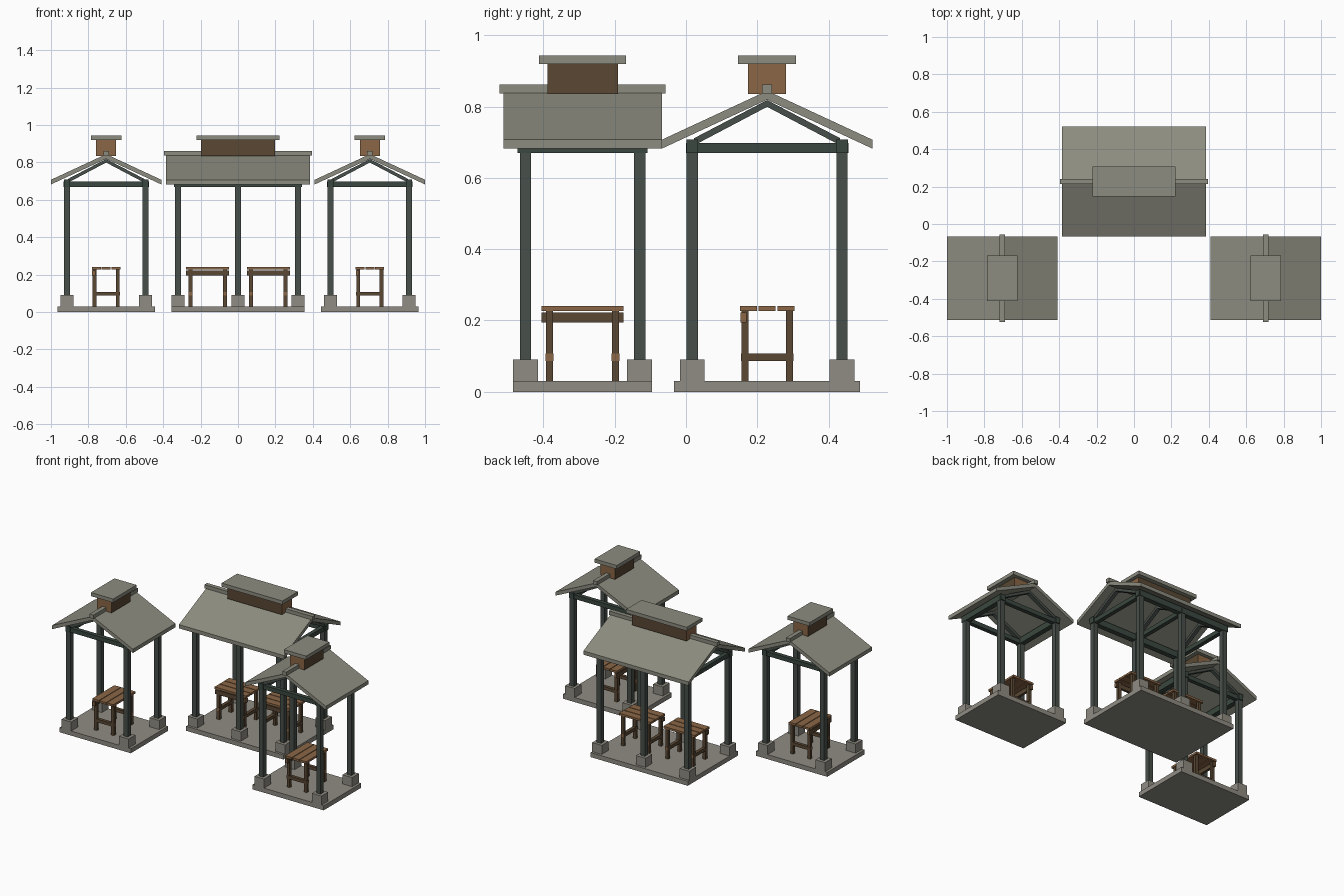
import bpy, bmesh
from mathutils import Matrix
from math import pi

if "Cube" in bpy.data.objects:
    bpy.data.objects.remove(bpy.data.objects["Cube"])


def material(name, srgb):
    m = bpy.data.materials.new(name)
    m.diffuse_color = (*[(c / 12.92 if c < 0.04 else ((c + 0.055) / 1.055) ** 2.4) for c in srgb], 1)
    m.use_nodes = True
    m.node_tree.nodes["Principled BSDF"].inputs["Base Color"].default_value = m.diffuse_color
    return m


STONE = material("stone", (0.56, 0.55, 0.51))
ROOF = material("roof slate", (0.55, 0.55, 0.50))
POST = material("dark green post", (0.28, 0.31, 0.29))
BEAM = material("dark green beam", (0.23, 0.28, 0.25))
LIGHT = material("light wood", (0.54, 0.40, 0.27))
DARK = material("dark wood", (0.35, 0.28, 0.20))


def finish(bm, name, mats, place):
    bmesh.ops.recalc_face_normals(bm, faces=bm.faces)
    me = bpy.data.meshes.new(name)
    bm.to_mesh(me)
    bm.free()
    for m in mats:
        me.materials.append(m)
    ob = bpy.data.objects.new(name, me)
    ob.matrix_world = place
    bpy.context.collection.objects.link(ob)


def box(name, x, y, z, mat, place, end_axis=None):
    """Box from (min, max) ranges; end_axis gives light end grain on that axis."""
    bm = bmesh.new()
    r = (x, y, z)
    bmesh.ops.create_cube(bm, size=1)
    for v in bm.verts:
        v.co = [(a + b) / 2 + c * (b - a) for (a, b), c in zip(r, v.co)]
    mats = [mat]
    if end_axis is not None:
        mats.append(LIGHT)
        bm.normal_update()
        for f in bm.faces:
            f.material_index = int(abs(f.normal[end_axis]) > 0.9)
    finish(bm, name, mats, place)


def prism(name, profile, y0, y1, mat, place):
    """Extrude an x-z profile along y."""
    bm = bmesh.new()
    f = bm.faces.new([bm.verts.new((x, y0, z)) for x, z in profile])
    out = bmesh.ops.extrude_face_region(bm, geom=[f])
    for v in out["geom"]:
        if isinstance(v, bmesh.types.BMVert):
            v.co.y = y1
    finish(bm, name, [mat], place)


def around(c, h):
    return (c - h, c + h)


def table(place, vy):
    for i in (-1, 0, 1):
        box("table_plank", around(i * 0.0525, 0.024), around(vy, 0.115), (0.227, 0.241), LIGHT, place)
    for sy in (-1, 1):
        y = vy + sy * 0.0925
        for sx in (-1, 1):
            box("table_leg", around(sx * 0.0625, 0.01), around(y, 0.01), (0.03, 0.227), DARK, place)
        box("table_stretcher", around(0, 0.0735), around(y, 0.0108), (0.087, 0.108), DARK, place, 0)
    # single apron rail on one long side
    box("table_apron", (-0.0745, -0.058), around(vy, 0.115), (0.194, 0.222), DARK, place, 1)


def pavilion(place, base, posts, roof, vent, tables):
    # floor slab
    box("floor_slab", around(0, 0.261), around(0, base), (0, 0.03), STONE, place)
    for y in posts:
        for s in (-1, 1):
            box("post_footing", around(s * 0.21, 0.035), around(y, 0.035), (0.03, 0.09), STONE, place)
            box("post", around(s * 0.21, 0.0155), around(y, 0.016), (0.09, 0.69), POST, place)
            prism("rafter", [(s * 0.205, 0.691), (0, 0.799), (0, 0.818), (s * 0.205, 0.711)],
                  y - 0.0125, y + 0.0125, POST, place)
        box("tie_beam", around(0, 0.228), around(y, 0.0135), (0.669, 0.697), BEAM, place)
    end = max(posts) + 0.022
    for s in (-1, 1):
        box("wall_plate", around(s * 0.21, 0.0165), around(0, end), (0.669, 0.708), BEAM, place)
    # gable roof, ridge cap and raised vent
    prism("gable_roof", [(-0.295, 0.682), (0, 0.819), (0.295, 0.682), (0.295, 0.707),
                         (0, 0.844), (-0.295, 0.707)], -roof, roof, ROOF, place)
    box("ridge_cap", around(0, 0.014), around(0, roof + 0.011), (0.836, 0.861), ROOF, place)
    box("roof_vent", around(0, 0.053), around(0, vent), (0.835, 0.919), DARK, place, 1)
    box("vent_cap", around(0, 0.081), around(0, vent + 0.023), (0.919, 0.943), ROOF, place)
    for y in tables:
        table(place, y)


# two small side pavilions and the long one behind, turned a quarter
for s in (-1, 1):
    pavilion(Matrix.Translation((s * 0.705, -0.29, 0)), 0.195, (-0.16, 0.16), 0.222, 0.099, (0,))
pavilion(Matrix.Translation((0, 0.2275, 0)) @ Matrix.Rotation(pi / 2, 4, 'Z'),
         0.355, (-0.32, 0, 0.32), 0.384, 0.199, (-0.162, 0.162))
